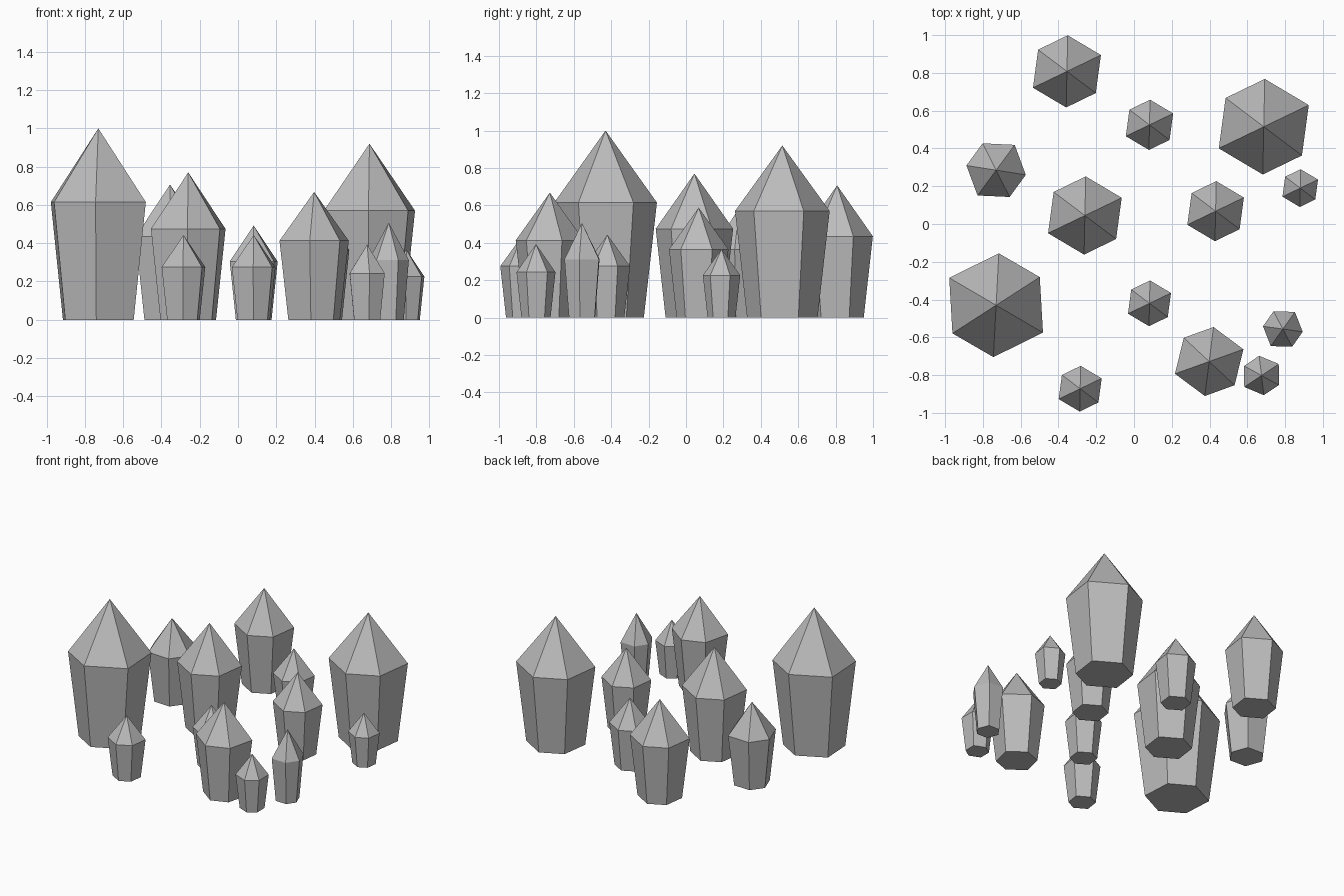
import bpy, bmesh, math

if "Cube" in bpy.data.objects:
    bpy.data.objects.remove(bpy.data.objects["Cube"])

stone = bpy.data.materials.new("grey crystal")
stone.diffuse_color = (0.5, 0.5, 0.5, 1)
stone.use_nodes = True
stone.node_tree.nodes["Principled BSDF"].inputs["Base Color"].default_value = stone.diffuse_color

# slightly uneven hexagon outline shared by all crystals: (angle, relative radius)
HALF = [(-37.0, 1.0), (25.7, 1.045), (88.8, 1.0)]
OUTLINE = HALF + [(a + 180, r) for a, r in HALF]
TAPER = 0.745     # foot radius / shoulder radius


def crystal(name, x, y, radius, shoulder, height, turn=0):
    bm = bmesh.new()

    def ring(scale, z):
        return [bm.verts.new((scale * r * math.cos(math.radians(a + turn)),
                              scale * r * math.sin(math.radians(a + turn)), z))
                for a, r in OUTLINE]

    foot = ring(radius * TAPER, 0)
    top = ring(radius, shoulder)
    tip = bm.verts.new((0, 0, height))
    bm.faces.new(foot[::-1])
    for i in range(6):
        j = (i + 1) % 6
        bm.faces.new((foot[i], foot[j], top[j], top[i]))   # shaft side
        bm.faces.new((top[i], top[j], tip))                # point facet
    me = bpy.data.meshes.new(name)
    bm.to_mesh(me)
    bm.free()
    me.materials.append(stone)
    ob = bpy.data.objects.new(name, me)
    ob.location = (x, y, 0)
    bpy.context.collection.objects.link(ob)


# large crystals
crystal("large_crystal_left", -0.73, -0.43, 0.275, 0.615, 1.0, 124)
crystal("large_crystal_right", 0.687, 0.515, 0.253, 0.57, 0.92)

# medium crystals
crystal("medium_crystal_centre", -0.26, 0.045, 0.207, 0.475, 0.77)
crystal("medium_crystal_back", -0.355, 0.808, 0.191, 0.435, 0.707)
crystal("medium_crystal_front", 0.398, -0.728, 0.184, 0.413, 0.668, -6)
crystal("medium_crystal_inner", 0.432, 0.068, 0.159, 0.365, 0.588)
crystal("medium_crystal_side", -0.73, 0.285, 0.159, 0.365, 0.588, 28)

# small crystals
crystal("small_crystal_back", 0.082, 0.525, 0.133, 0.305, 0.493)
crystal("small_crystal_middle", 0.082, -0.42, 0.121, 0.275, 0.443)
crystal("small_crystal_front", -0.285, -0.872, 0.121, 0.275, 0.443)
crystal("small_crystal_corner", 0.675, -0.802, 0.105, 0.243, 0.393, 8)
crystal("slim_crystal", 0.788, -0.556, 0.106, 0.312, 0.507, 29)
crystal("small_crystal_edge", 0.88, 0.19, 0.1, 0.226, 0.367)
